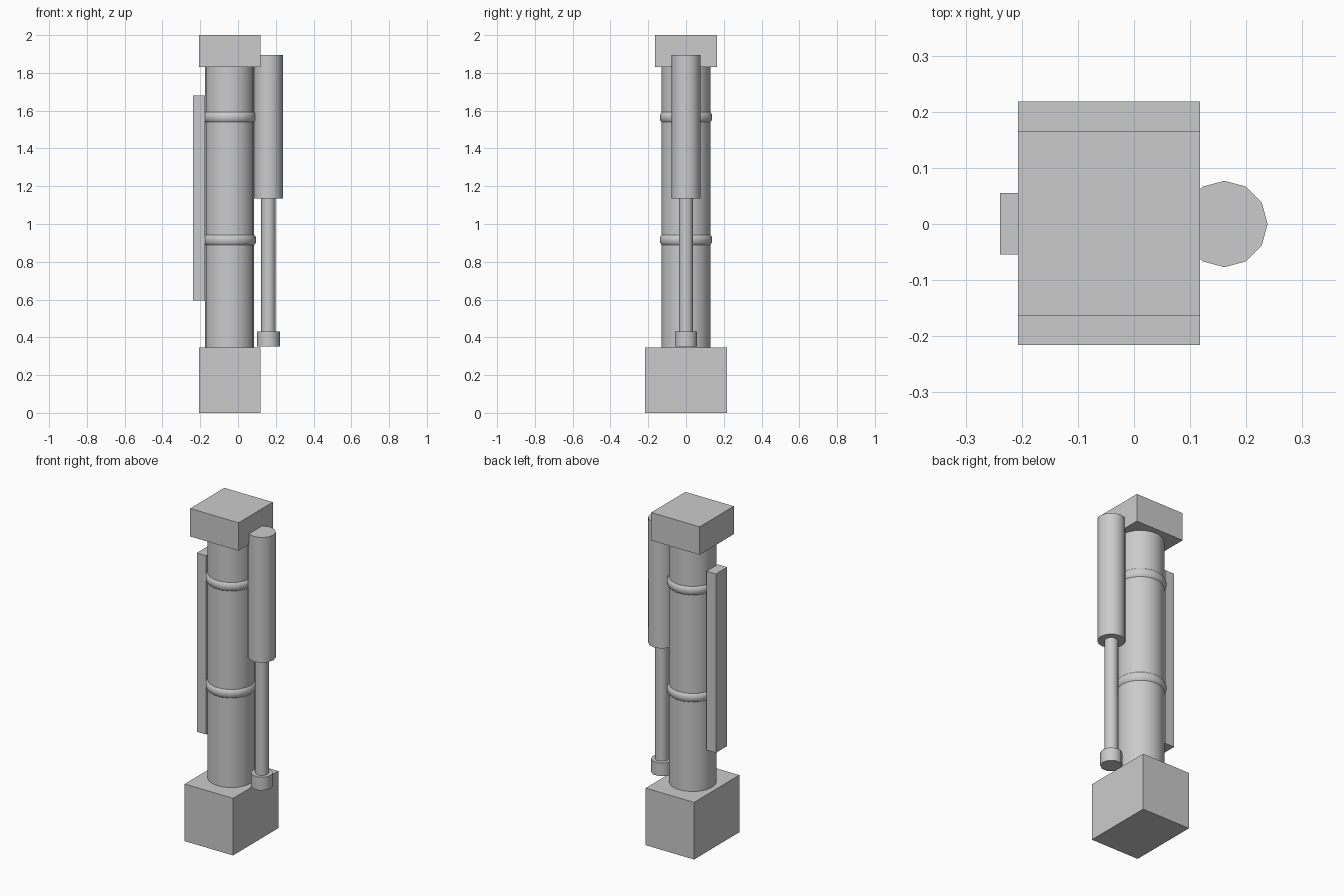
import bpy, bmesh, math

if "Cube" in bpy.data.objects:
    bpy.data.objects.remove(bpy.data.objects["Cube"])


def finish(name, bm):
    bmesh.ops.recalc_face_normals(bm, faces=bm.faces)
    me = bpy.data.meshes.new(name)
    bm.to_mesh(me)
    bm.free()
    ob = bpy.data.objects.new(name, me)
    bpy.context.collection.objects.link(ob)
    return ob


def box(name, x, y, z):
    bm = bmesh.new()
    bmesh.ops.create_cube(bm, size=1)
    for v in bm.verts:
        for i, (lo, hi) in enumerate((x, y, z)):
            v.co[i] = lo if v.co[i] < 0 else hi
    return finish(name, bm)


def lathe(name, cx, sides, profile, capped=True):
    """Turn (radius, z) points about a vertical axis; first corner on +x."""
    bm = bmesh.new()
    loops = []
    for r, z in profile:
        loops.append([bm.verts.new((cx + r * math.cos(2 * math.pi * i / sides),
                                    r * math.sin(2 * math.pi * i / sides), z))
                      for i in range(sides)])
    pairs = list(zip(loops, loops[1:]))
    if not capped:
        pairs.append((loops[-1], loops[0]))
    for a, b in pairs:
        for i in range(sides):
            j = (i + 1) % sides
            bm.faces.new((a[i], a[j], b[j], b[i]))
    if capped:
        bm.faces.new(loops[0])
        bm.faces.new(loops[-1])
    ob = finish(name, bm)
    bpy.ops.object.select_all(action='DESELECT')
    ob.select_set(True)
    bpy.context.view_layer.objects.active = ob
    bpy.ops.object.shade_smooth_by_angle(angle=math.radians(40))
    return ob


COL_X, PISTON_X = -0.045, 0.161

# Base block and top block
box("base_block", (-0.207, 0.118), (-0.216, 0.218), (0, 0.347))
box("top_block", (-0.207, 0.118), (-0.163, 0.165), (1.83, 2.0))

# Main column with two raised bands
lathe("main_column", COL_X, 18, [(0.131, 0.345), (0.131, 1.832)])
for n, z in (("lower_band", 0.916), ("upper_band", 1.566)):
    lathe(n, COL_X, 18, [(0.12, z - 0.026), (0.131, z - 0.026), (0.141, z - 0.014),
                         (0.141, z + 0.014), (0.131, z + 0.026), (0.12, z + 0.026)],
          capped=False)

# Side piston: sleeve, rod and foot
lathe("piston_sleeve", PISTON_X, 12, [(0.077, 1.135), (0.077, 1.895)])
lathe("piston_rod", PISTON_X, 10, [(0.038, 0.42), (0.038, 1.145)])
lathe("piston_foot", PISTON_X, 10, [(0.061, 0.352), (0.061, 0.432)])

# Flat rail on the left side
box("side_rail", (-0.239, -0.176), (-0.054, 0.055), (0.594, 1.68))
